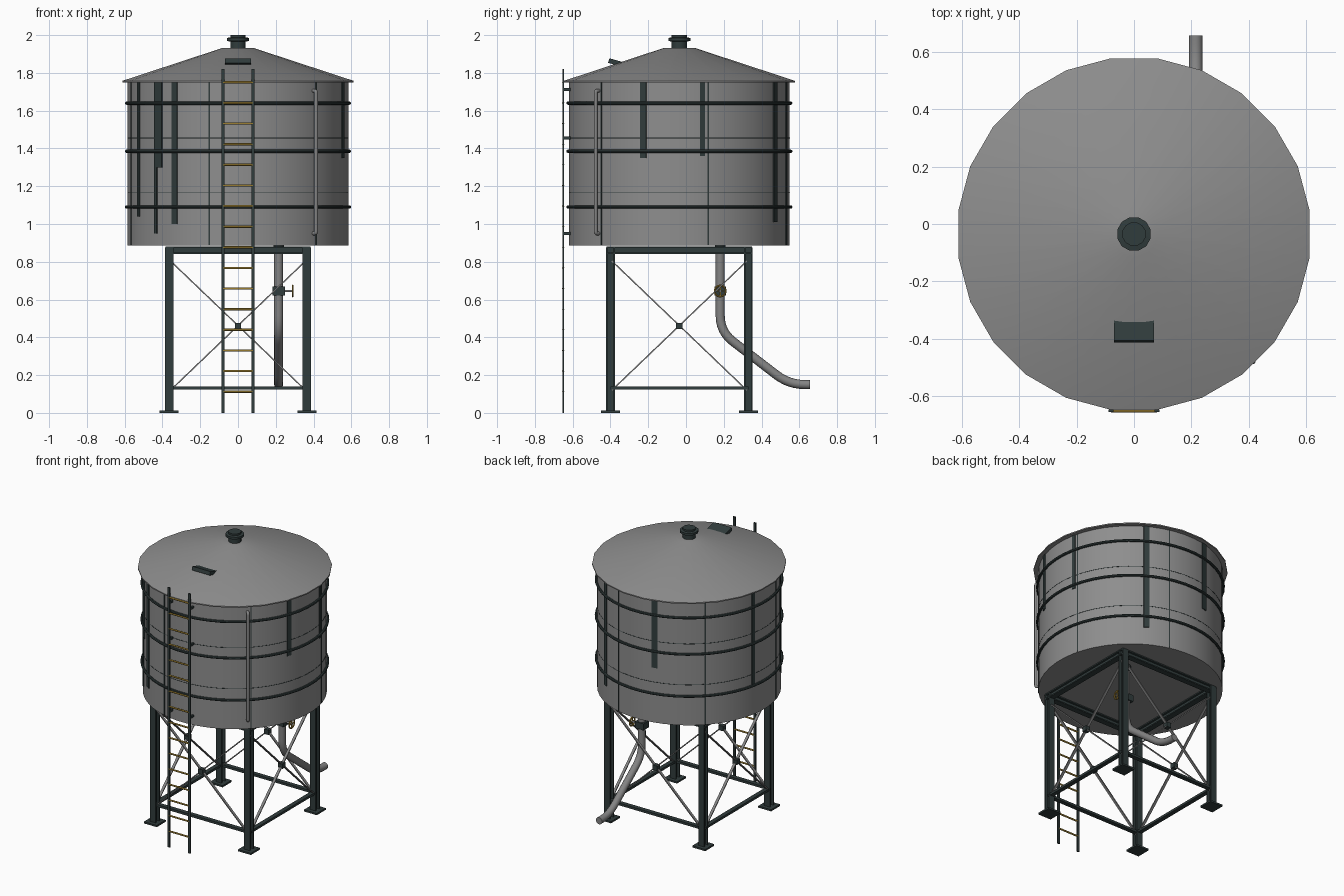
import bpy, bmesh, math
from mathutils import Vector, Matrix

if "Cube" in bpy.data.objects:
    bpy.data.objects.remove(bpy.data.objects["Cube"])

CY = -0.035          # tank axis sits slightly forward of the origin
R = 0.585            # tank radius
BASE, EAVE = 0.885, 1.75


def material(name, rgb):
    m = bpy.data.materials.new(name)
    m.use_nodes = True
    m.diffuse_color = (*rgb, 1)
    m.node_tree.nodes["Principled BSDF"].inputs["Base Color"].default_value = (*rgb, 1)
    return m


GREY = material("galvanised grey", (0.27, 0.27, 0.27))
DARK = material("dark green steel", (0.03, 0.045, 0.045))
ROD = material("pipe grey", (0.23, 0.23, 0.23))
OCHRE = material("ochre paint", (0.33, 0.21, 0.03))


def finish(name, bm, mat):
    bmesh.ops.recalc_face_normals(bm, faces=bm.faces)
    me = bpy.data.meshes.new(name)
    bm.to_mesh(me)
    bm.free()
    me.materials.append(mat)
    me.shade_smooth()
    me.set_sharp_from_angle(angle=math.radians(32))
    ob = bpy.data.objects.new(name, me)
    ob.location.y = CY
    bpy.context.collection.objects.link(ob)
    return ob


def add_box(bm, centre, size, rot=None):
    m = Matrix.Translation(centre) @ (rot or Matrix()) @ Matrix.Diagonal((*size, 1))
    bmesh.ops.create_cube(bm, size=1, matrix=m)


def box(name, centre, size, mat, rot=None):
    bm = bmesh.new()
    add_box(bm, centre, size, rot)
    return finish(name, bm, mat)


def lathe(name, profile, sides, mat, at=(0, 0, 0), rot=None, closed=False):
    """Turn an (r, z) profile round the z axis, starting half a side off x."""
    bm = bmesh.new()
    rings = []
    for r, z in profile:
        ring = []
        for i in range(sides):
            a = (i + 0.5) * math.tau / sides
            ring.append(bm.verts.new((r * math.cos(a), r * math.sin(a), z)))
        rings.append(ring)
    pairs = list(zip(rings, rings[1:]))
    if closed:
        pairs.append((rings[-1], rings[0]))
    else:
        bm.faces.new(rings[0])
        bm.faces.new(rings[-1])
    for lo, hi in pairs:
        for i in range(sides):
            j = (i + 1) % sides
            bm.faces.new((lo[i], lo[j], hi[j], hi[i]))
    bm.transform(Matrix.Translation(at) @ (rot or Matrix()))
    return finish(name, bm, mat)


def hoop(name, radius, tube, mat, at, sides=48, rot=None):
    prof = [(radius + tube * math.cos(k * math.tau / 8), tube * math.sin(k * math.tau / 8))
            for k in range(8)]
    return lathe(name, prof, sides, mat, at, rot, closed=True)


def pipe(name, points, radius, mat, bend=0.0, sides=4):
    """Round tube along a polyline, with corners eased by the bend length."""
    pts = [Vector(p) for p in points]
    path = [pts[0]]
    for a, b, c in zip(pts, pts[1:], pts[2:]):
        p, q = b + (a - b).normalized() * bend, b + (c - b).normalized() * bend
        for k in range(7):
            t = k / 6
            path.append(p.lerp(b, t).lerp(b.lerp(q, t), t))
    path.append(pts[-1])
    cu = bpy.data.curves.new(name, "CURVE")
    cu.dimensions = "3D"
    cu.bevel_depth = radius
    cu.bevel_resolution = sides
    cu.use_fill_caps = True
    sp = cu.splines.new("POLY")
    sp.points.add(len(path) - 1)
    for s, p in zip(sp.points, path):
        s.co = (*p, 1)
    cu.materials.append(mat)
    ob = bpy.data.objects.new(name, cu)
    ob.location.y = CY
    bpy.context.collection.objects.link(ob)
    return ob


def turn(deg, axis="Z"):
    return Matrix.Rotation(math.radians(deg), 4, axis)


# Tank shell, roof and vent
lathe("tank_shell", [(R, BASE), (R, EAVE + 0.005)], 48, GREY)
lathe("roof", [(0.59, EAVE), (0.617, EAVE), (0.617, EAVE + 0.008), (0.08, 1.933)], 24, GREY)
lathe("roof_vent", [(0.042, 1.92), (0.042, 1.965), (0.06, 1.97), (0.06, 1.985),
                    (0.042, 1.988), (0.042, 2.0)], 12, DARK)
box("roof_hatch", (0, -0.338, 1.855), (0.14, 0.075, 0.025), DARK, turn(-16, "X"))

# Hoops and seams round the shell
for z in (1.09, 1.385, 1.64):
    hoop("tank_hoop", R + 0.006, 0.009, DARK, (0, 0, z))
for z in (1.168, 1.455):
    hoop("horizontal_seam", R - 0.001, 0.0025, DARK, (0, 0, z))


def strip(name, angle, width, bottom, thick):
    a = math.radians(angle)
    at = (R * math.cos(a), R * math.sin(a), (bottom + EAVE) / 2)
    box(name, at, (thick, width, EAVE - bottom), DARK, turn(angle))


for k in range(6):
    strip("vertical_seam", 15 + 60 * k, 0.007, BASE + 0.005, 0.006)
for angle, width, bottom in ((-19, 0.033, 1.35), (12, 0.025, 1.36), (60, 0.036, 1.01),
                             (103, 0.04, 1.27), (169, 0.025, 1.08), (-154, 0.028, 1.04),
                             (-136, 0.055, 1.3), (-138, 0.02, 0.95), (-125, 0.036, 1.0)):
    strip("stain_strip", angle, width, bottom, 0.009)

# Level gauge tube
d = Vector((math.cos(math.radians(-47)), math.sin(math.radians(-47)), 0))
up = Vector((0, 0, 1))
pipe("level_gauge", [d * 0.57 + up * 0.95, d * 0.606 + up * 0.95,
                     d * 0.606 + up * 1.705, d * 0.57 + up * 1.705], 0.01, ROD, 0.012)

# Legs as H sections on base plates
L = 0.365
for sx in (-1, 1):
    for sy in (-1, 1):
        bm = bmesh.new()
        for s in (-1, 1):
            add_box(bm, (sx * L, sy * L + s * 0.019, 0.44), (0.045, 0.008, 0.87))
        add_box(bm, (sx * L, sy * L, 0.44), (0.01, 0.034, 0.87))
        add_box(bm, (sx * L, sy * L, 0.006), (0.1, 0.1, 0.012))
        finish("leg", bm, DARK)

# Four sides of the stand: beams and cross bracing
for k in range(4):
    r = turn(90 * k)
    bm = bmesh.new()
    for z in (0.844, 0.877):
        add_box(bm, (0, -L, z), (2 * L + 0.04, 0.04, 0.008))
    add_box(bm, (0, -L, 0.86), (2 * L, 0.012, 0.03))
    bm.transform(r)
    finish("top_beam", bm, DARK)
    bm = bmesh.new()
    add_box(bm, (0, -L, 0.131), (2 * L, 0.03, 0.016))
    bm.transform(r)
    finish("lower_beam", bm, DARK)
    bm = bmesh.new()
    tilt = math.degrees(math.atan2(0.67, 0.7))
    for s in (-1, 1):
        add_box(bm, (0, -L, 0.462), (0.99, 0.018, 0.007), turn(s * tilt, "Y"))
    bm.transform(r)
    finish("cross_brace", bm, ROD)
    bm = bmesh.new()
    add_box(bm, (0, -L, 0.46), (0.034, 0.034, 0.034))
    bm.transform(r)
    finish("brace_hub", bm, DARK)

# Ladder
LY = -0.615
for sx in (-1, 1):
    box("ladder_rail", (sx * 0.08, LY, 0.91), (0.017, 0.01, 1.82), DARK)
    for z in (0.95, 1.455, 1.712):
        box("ladder_bracket", (sx * 0.08, -0.595, z), (0.014, 0.045, 0.014), DARK)
for k in range(16):
    z = 0.112 + 0.1092 * k
    pipe("ladder_rung", [(-0.08, LY, z), (0.08, LY, z)], 0.006, OCHRE, sides=2)

# Outlet pipe with flange, valve and handwheel
px, py = 0.215, 0.216
pipe("outlet_pipe", [(px, py, 0.88), (px, py, 0.43), (px, 0.58, 0.15), (px, 0.692, 0.15)],
     0.024, ROD, 0.085)
lathe("outlet_flange", [(0.028, 0.84), (0.028, 0.888)], 16, DARK, (px, py, 0))
box("valve_body", (px, py, 0.645), (0.066, 0.06, 0.046), DARK)
pipe("valve_stem", [(px, py, 0.645), (px + 0.08, py, 0.645)], 0.006, ROD)
hoop("valve_handwheel", 0.029, 0.005, OCHRE, (px + 0.075, py, 0.645), 20, turn(90, "Y"))
for k in range(2):
    box("handwheel_spoke", (px + 0.075, py, 0.645), (0.006, 0.056, 0.006), OCHRE, turn(90 * k, "X"))
